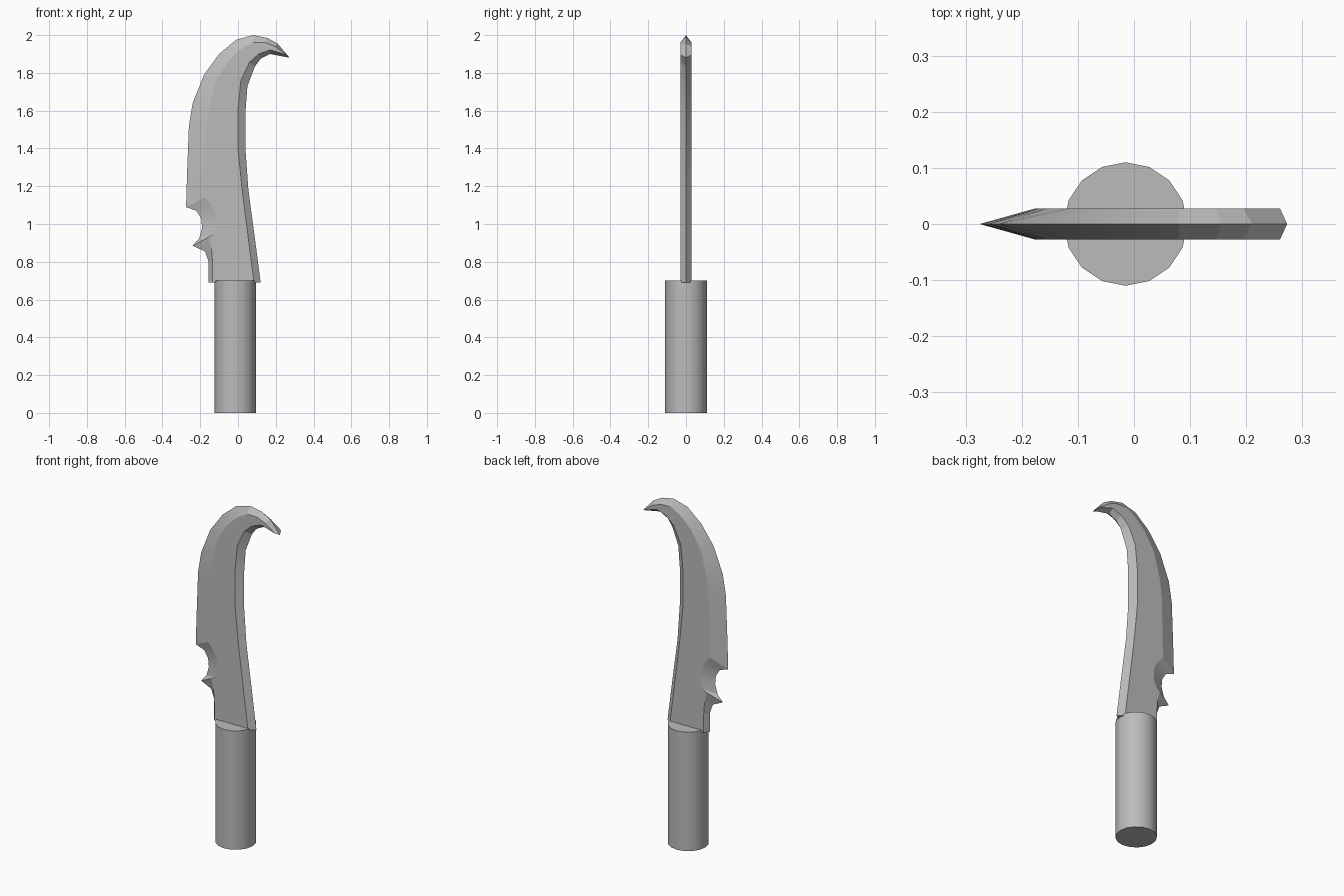
import bpy
import bmesh
import math

old = bpy.data.objects.get("Cube")
if old:
    bpy.data.objects.remove(old, do_unlink=True)

HALF = 0.028  # half thickness of the blade

steel = bpy.data.materials.new("plain grey")
steel.use_nodes = True
grey = (0.5, 0.5, 0.5, 1)
steel.diffuse_color = grey
steel.node_tree.nodes["Principled BSDF"].inputs["Base Color"].default_value = grey


def finish(bm, name, angle):
    """Turn a bmesh into a shaded object with the shared material."""
    bmesh.ops.recalc_face_normals(bm, faces=bm.faces)
    mesh = bpy.data.meshes.new(name)
    bm.to_mesh(mesh)
    bm.free()
    mesh.materials.append(steel)
    obj = bpy.data.objects.new(name, mesh)
    bpy.context.collection.objects.link(obj)
    bpy.ops.object.select_all(action="DESELECT")
    obj.select_set(True)
    bpy.context.view_layer.objects.active = obj
    bpy.ops.object.shade_smooth_by_angle(angle=math.radians(angle))
    return obj


# Each row: sharp edge x, z, then the matching ridge of the flat side x, z
notches = [
    (-.155, .69, -.135, .69), (-.155, .80, -.135, .80),
    (-.175, .855, -.14, .87), (-.24, .885, -.155, .93),
    (-.205, .925, -.13, .945), (-.19, .98, -.115, .985),
    (-.195, 1.03, -.115, 1.05), (-.22, 1.07, -.14, 1.10),
    (-.275, 1.09, -.175, 1.14),
]
spine = [
    (-.27, 1.26, -.174, 1.27), (-.26, 1.52, -.168, 1.50),
    (-.24, 1.64, -.155, 1.61), (-.18, 1.79, -.115, 1.76),
    (-.10, 1.90, -.05, 1.865), (-.01, 1.975, .02, 1.93),
    (.08, 2.0, .08, 1.962), (.155, 1.985, .145, 1.96),
    (.21, 1.955, .195, 1.94), (.273, 1.88, .26, 1.895),
]
belly = [
    (.17, 1.90, .17, 1.922), (.12, 1.875, .11, 1.90),
    (.09, 1.835, .06, 1.855), (.05, 1.73, .015, 1.76),
    (.04, 1.60, 0, 1.61), (.04, 1.39, 0, 1.40),
    (.055, 1.18, .022, 1.18), (.09, .92, .055, .92),
    (.12, .69, .085, .69),
]

# Blade: two flat sides joined to one sharp edge by bevelled strips
bm = bmesh.new()
rows = notches + spine + belly
edge = [bm.verts.new((r[0], 0, r[1])) for r in rows]
sides = []
for y in (-HALF, HALF):
    ridge = [bm.verts.new((r[2], y, r[3])) for r in rows]
    bm.faces.new(ridge)
    for i in range(len(rows) - 1):
        bm.faces.new((edge[i], edge[i + 1], ridge[i + 1], ridge[i]))
    sides.append(ridge)
front, back = sides
bm.faces.new((edge[0], front[0], front[-1], edge[-1], back[-1], back[0]))
finish(bm, "blade", 13)

# Handle: plain round grip
bm = bmesh.new()
bmesh.ops.create_cone(bm, cap_ends=True, segments=16,
                      radius1=0.11, radius2=0.11, depth=0.7)
bmesh.ops.translate(bm, verts=bm.verts, vec=(-0.015, 0, 0.35))
finish(bm, "handle", 30)
